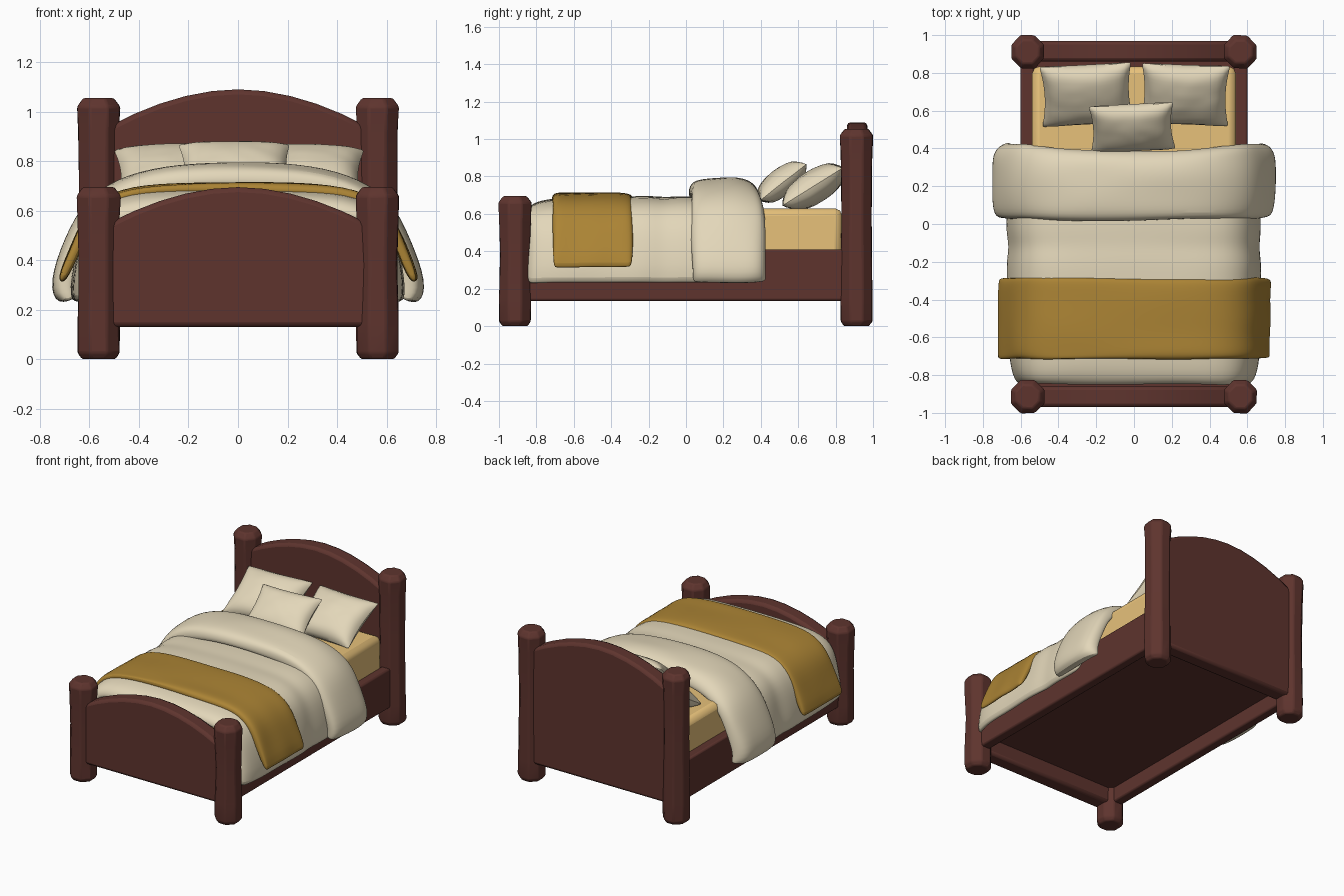
import bpy, bmesh, math, random
from mathutils import Vector, Matrix

random.seed(4)
default = bpy.data.objects.get("Cube")
if default:
    bpy.data.objects.remove(default)


def material(name, rgb):
    m = bpy.data.materials.new(name)
    m.use_nodes = True
    m.diffuse_color = (*rgb, 1)
    m.node_tree.nodes["Principled BSDF"].inputs["Base Color"].default_value = (*rgb, 1)
    return m


WOOD = material("dark red wood", (0.112, 0.034, 0.027))
CREAM = material("cream linen", (0.77, 0.68, 0.49))
TAN = material("tan mattress", (0.86, 0.575, 0.21))
MUSTARD = material("mustard wool", (0.41, 0.23, 0.035))


def finish(name, bm, mat, bevel=0, subsurf=0, angle=35):
    """Turn a bmesh into a shaded object with optional modifiers."""
    bmesh.ops.recalc_face_normals(bm, faces=bm.faces)
    mesh = bpy.data.meshes.new(name)
    bm.to_mesh(mesh)
    bm.free()
    mesh.materials.append(mat)
    ob = bpy.data.objects.new(name, mesh)
    bpy.context.collection.objects.link(ob)
    bpy.ops.object.select_all(action='DESELECT')
    ob.select_set(True)
    bpy.context.view_layer.objects.active = ob
    bpy.ops.object.shade_smooth_by_angle(angle=math.radians(angle))
    if bevel:
        mod = ob.modifiers.new("soft edges", 'BEVEL')
        mod.width = bevel
        mod.segments = 2
        mod.limit_method = 'ANGLE'
    if subsurf:
        mod = ob.modifiers.new("soft cloth", 'SUBSURF')
        mod.levels = mod.render_levels = subsurf


def box(name, lo, hi, mat, bevel):
    lo, hi = Vector(lo), Vector(hi)
    bm = bmesh.new()
    bmesh.ops.create_cube(bm, size=1, matrix=Matrix.Translation((lo + hi) / 2)
                          @ Matrix.Diagonal((*(hi - lo), 1)))
    finish(name, bm, mat, bevel)


def post(name, x, y, height):
    """Chunky hewn post: rings of eight sides with a swollen head."""
    levels = [(0, 0.066), (0.025, 0.084), (0.15, 0.084), (height * 0.55, 0.079),
              (height - 0.14, 0.083), (height - 0.035, 0.088), (height, 0.062)]
    bm = bmesh.new()
    rings = []
    for z, r in levels:
        ring = []
        for i in range(8):
            a = math.radians(22.5 + 45 * i)
            rr = r / math.cos(math.radians(22.5)) * random.uniform(0.97, 1.03)
            ring.append(bm.verts.new((x + rr * math.cos(a), y + rr * math.sin(a), z)))
        rings.append(ring)
    for a, b in zip(rings, rings[1:]):
        for i in range(8):
            bm.faces.new((a[i], a[(i + 1) % 8], b[(i + 1) % 8], b[i]))
    bm.faces.new(rings[0])
    bm.faces.new(rings[-1])
    finish(name, bm, WOOD, 0.008)


def arched_board(name, y, thickness, bottom, shoulder, crown):
    """Plank with a curved top edge, ending inside the posts."""
    half, n = 0.53, 10
    outline = [(-half, bottom), (half, bottom)]
    for i in range(n + 1):
        u = 1 - 2 * i / n
        outline.append((half * u, crown - (crown - shoulder) * abs(u) ** 1.9))
    bm = bmesh.new()
    face = bm.faces.new([bm.verts.new((x, y - thickness / 2, z)) for x, z in outline])
    out = bmesh.ops.extrude_face_region(bm, geom=[face])
    verts = [v for v in out["geom"] if isinstance(v, bmesh.types.BMVert)]
    bmesh.ops.translate(bm, verts=verts, vec=(0, thickness, 0))
    finish(name, bm, WOOD, 0.02)


def drape(name, half_profile, stations, mat, jitter):
    """Thick cloth over the bed: mirrored centre line; stations give y, half thickness, drop, sag."""
    line = [Vector((-x, z)) for x, z in reversed(half_profile[1:])]
    line += [Vector(p) for p in half_profile]
    n = len(line)
    normals = []
    for i in range(n):
        t = line[min(i + 1, n - 1)] - line[max(i - 1, 0)]
        normals.append(Vector((-t.y, t.x)).normalized())
    bm = bmesh.new()
    grid = []
    for y, thick, drop, sag in stations:
        outer, inner = [], []
        for i in range(n):
            p = line[i] + normals[i] * (random.uniform(-jitter, jitter) - drop)
            yy = y - sag * (1 - min(1, abs(line[i].x) / 0.6) ** 2) + random.uniform(-jitter, jitter)
            a, b = p + normals[i] * thick, p - normals[i] * thick
            outer.append(bm.verts.new((a.x, yy, a.y)))
            inner.append(bm.verts.new((b.x, yy, b.y)))
        grid.append((outer, inner))
    for (ao, ai), (bo, bi) in zip(grid, grid[1:]):
        for i in range(n - 1):
            bm.faces.new((ao[i], ao[i + 1], bo[i + 1], bo[i]))
            bm.faces.new((ai[i], ai[i + 1], bi[i + 1], bi[i]))
        for i in (0, n - 1):
            bm.faces.new((ao[i], bo[i], bi[i], ai[i]))
    for o, k in (grid[0], grid[-1]):
        for i in range(n - 1):
            bm.faces.new((o[i], o[i + 1], k[i + 1], k[i]))
    finish(name, bm, mat, subsurf=2, angle=60)


def pillow(name, centre, width, depth, height, tilt, turn):
    """Stuffed cushion with pinched corners and hollow sides."""
    n = 10
    bm = bmesh.new()
    for s in (1, -1):
        rows = []
        for j in range(n + 1):
            v = 2 * j / n - 1
            row = []
            for i in range(n + 1):
                u = 2 * i / n - 1
                puff = ((1 - u * u) * (1 - v * v)) ** 0.42
                row.append(bm.verts.new((u * width / 2 * (1 - 0.1 * (1 - v * v)),
                                         v * depth / 2 * (1 - 0.08 * (1 - u * u)),
                                         s * height / 2 * puff * random.uniform(0.93, 1.04))))
            rows.append(row)
        for a, b in zip(rows, rows[1:]):
            for i in range(n):
                bm.faces.new((a[i], a[i + 1], b[i + 1], b[i]))
    bmesh.ops.remove_doubles(bm, verts=bm.verts, dist=0.0005)
    place = (Matrix.Translation(centre) @ Matrix.Rotation(math.radians(turn), 4, 'Z')
             @ Matrix.Rotation(math.radians(tilt), 4, 'X'))
    bmesh.ops.transform(bm, matrix=place, verts=bm.verts)
    finish(name, bm, CREAM, subsurf=1, angle=70)


# Wooden frame
for side, sx in (("left", 1), ("right", -1)):
    post("front_post_" + side, sx * 0.563, -0.914, 0.695)
    post("back_post_" + side, sx * 0.563, 0.912, 1.055)
    box("side_rail_" + side, (sx * 0.565 - 0.035, -0.9, 0.135),
        (sx * 0.565 + 0.035, 0.9, 0.41), WOOD, 0.012)
arched_board("headboard", 0.915, 0.11, 0.13, 0.935, 1.09)
arched_board("footboard", -0.915, 0.11, 0.13, 0.545, 0.695)
box("base_panel", (-0.55, -0.9, 0.24), (0.55, 0.9, 0.29), WOOD, 0)

# Mattress
box("mattress", (-0.54, -0.74, 0.27), (0.54, 0.835, 0.63), TAN, 0.04)

# Bedding: main cover, folded-back top and throw blanket
drape("duvet",
      [(0, 0.66), (0.28, 0.657), (0.48, 0.64), (0.58, 0.565), (0.62, 0.42), (0.65, 0.225)],
      [(-0.85, 0.02, 0.05, 0), (-0.81, 0.03, 0.02, 0), (-0.68, 0.03, 0, 0),
       (-0.5, 0.03, 0, 0), (-0.32, 0.03, -0.005, 0), (-0.2, 0.032, -0.01, 0),
       (-0.12, 0.028, 0.002, 0), (-0.03, 0.032, -0.01, 0), (0.12, 0.03, 0, 0),
       (0.25, 0.02, 0, 0)],
      CREAM, 0.006)
drape("duvet_fold",
      [(0, 0.745), (0.24, 0.735), (0.43, 0.7), (0.58, 0.615), (0.655, 0.47),
       (0.72, 0.3), (0.69, 0.23)],
      [(0.03, 0.02, 0.02, 0.01), (0.05, 0.044, 0.005, 0.01), (0.16, 0.052, 0, 0.01),
       (0.27, 0.052, 0, 0.02), (0.36, 0.048, 0.005, 0.035), (0.41, 0.037, 0.02, 0.045),
       (0.43, 0.014, 0.035, 0.05)],
      CREAM, 0.008)
drape("throw_blanket",
      [(0, 0.692), (0.26, 0.69), (0.48, 0.672), (0.6, 0.59), (0.655, 0.455), (0.72, 0.31)],
      [(-0.715, 0.016, 0.006, 0), (-0.69, 0.021, 0, 0), (-0.6, 0.022, 0, 0),
       (-0.5, 0.022, 0, 0), (-0.4, 0.022, 0, 0), (-0.31, 0.021, 0, 0),
       (-0.285, 0.016, 0.006, 0)],
      MUSTARD, 0.007)

# Pillows
pillow("back_pillow_left", (0.27, 0.685, 0.745), 0.51, 0.41, 0.18, 32, -2)
pillow("back_pillow_right", (-0.25, 0.685, 0.745), 0.53, 0.41, 0.18, 32, 3)
pillow("front_pillow", (-0.01, 0.51, 0.77), 0.49, 0.34, 0.15, 38, 3)
